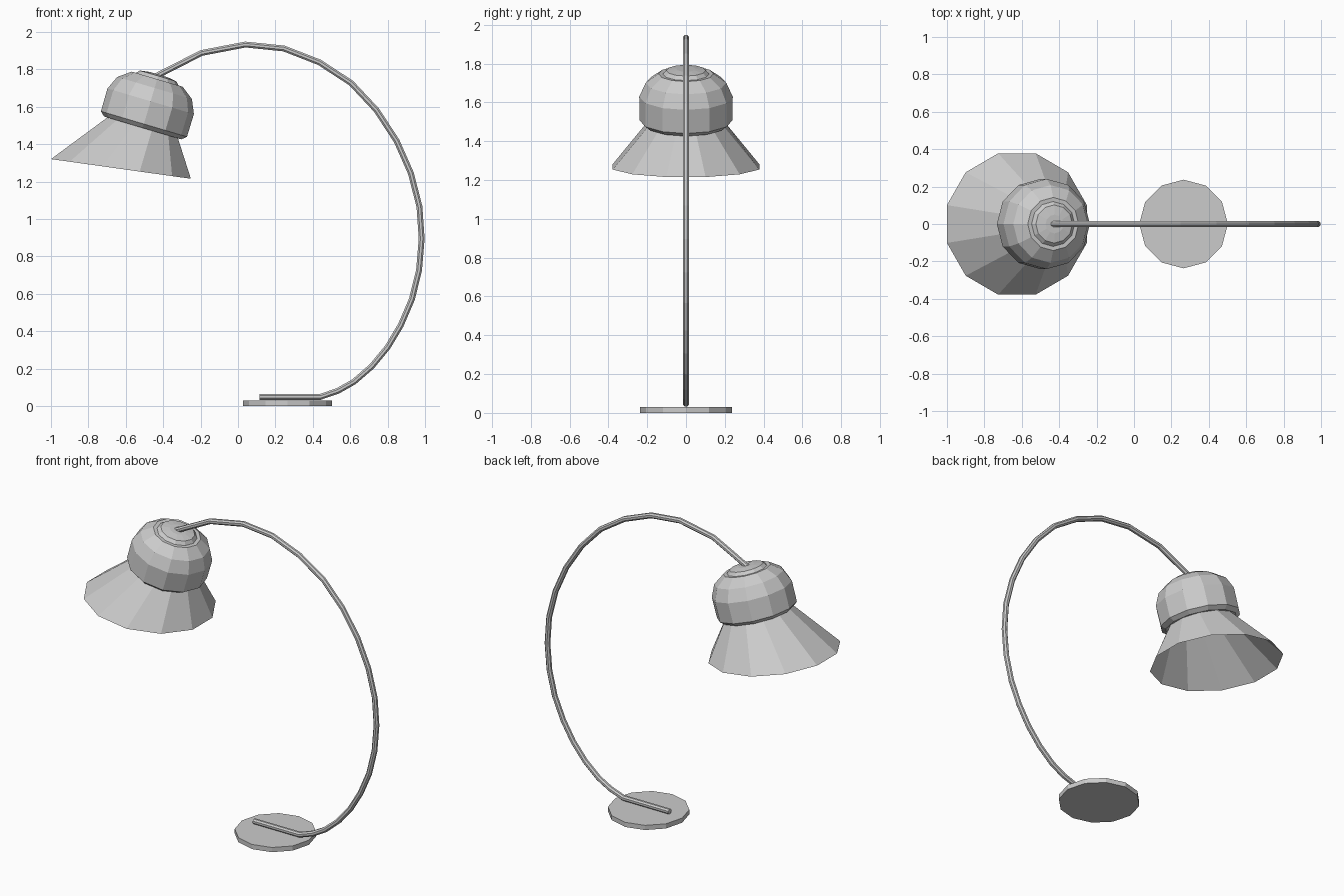
import bpy, bmesh, math
from mathutils import Vector

if "Cube" in bpy.data.objects:
    bpy.data.objects.remove(bpy.data.objects["Cube"])


def ring(x, z, tilt, radius, n, phase=0.0):
    """Circle of n points centred on the xz plane; tilt leans its axis towards +x."""
    side = Vector((math.cos(tilt), 0, -math.sin(tilt)))
    depth = Vector((0, 1, 0))
    pts = []
    for i in range(n):
        a = 2 * math.pi * (i + phase) / n
        pts.append(Vector((x, 0, z)) + radius * (math.cos(a) * side + math.sin(a) * depth))
    return pts


def loft(name, rings, cap_start=True, cap_end=True):
    """Skin a list of equal rings into one flat-shaded mesh."""
    bm = bmesh.new()
    loops = [[bm.verts.new(p) for p in r] for r in rings]
    n = len(loops[0])
    for a, b in zip(loops, loops[1:]):
        for i in range(n):
            j = (i + 1) % n
            bm.faces.new((a[i], a[j], b[j], b[i]))
    if cap_start:
        bm.faces.new(loops[0][::-1])
    if cap_end:
        bm.faces.new(loops[-1])
    mesh = bpy.data.meshes.new(name)
    bm.to_mesh(mesh)
    bm.free()
    ob = bpy.data.objects.new(name, mesh)
    bpy.context.collection.objects.link(ob)
    return ob


# Round foot
loft("base", [ring(0.265, z, 0, 0.237, 12) for z in (0.0, 0.03)])

# Bent tube arm, from the foot up and over to the lamp head
path = [(0.115, 0.049), (0.44, 0.049), (0.535, 0.082), (0.62, 0.13), (0.715, 0.212),
        (0.80, 0.315), (0.87, 0.432), (0.93, 0.572), (0.968, 0.727), (0.982, 0.895),
        (0.97, 1.067), (0.924, 1.246), (0.848, 1.418), (0.74, 1.583), (0.605, 1.727),
        (0.435, 1.838), (0.245, 1.912), (0.04, 1.933), (-0.195, 1.888), (-0.44, 1.763)]
tube = []
for i, (x, z) in enumerate(path):
    x0, z0 = path[max(i - 1, 0)]
    x1, z1 = path[min(i + 1, len(path) - 1)]
    tube.append(ring(x, z, math.atan2(x1 - x0, z1 - z0), 0.017, 8, 0.5))
loft("arm", tube)

# Lamp head: tilted faceted dome, profile given as (radius, height along its axis)
TILT = math.radians(16.5)


def on_axis(h):
    return -0.503 + h * math.sin(TILT), 1.508 + h * math.cos(TILT)


dome = [(0.195, -0.022), (0.215, -0.022), (0.24, 0.0), (0.241, 0.127), (0.208, 0.201),
        (0.142, 0.25), (0.12, 0.249), (0.102, 0.268), (0.05, 0.276)]
loft("lamp_housing", [ring(*on_axis(h), TILT, r, 12) for r, h in dome])

# Flared open shade, its mouth tilted less than its neck
loft("shade", [ring(-0.626, 1.268, math.radians(8), 0.391, 12, 0.5),
               ring(*on_axis(-0.01), TILT, 0.195, 12, 0.5)],
     cap_start=False, cap_end=False)
